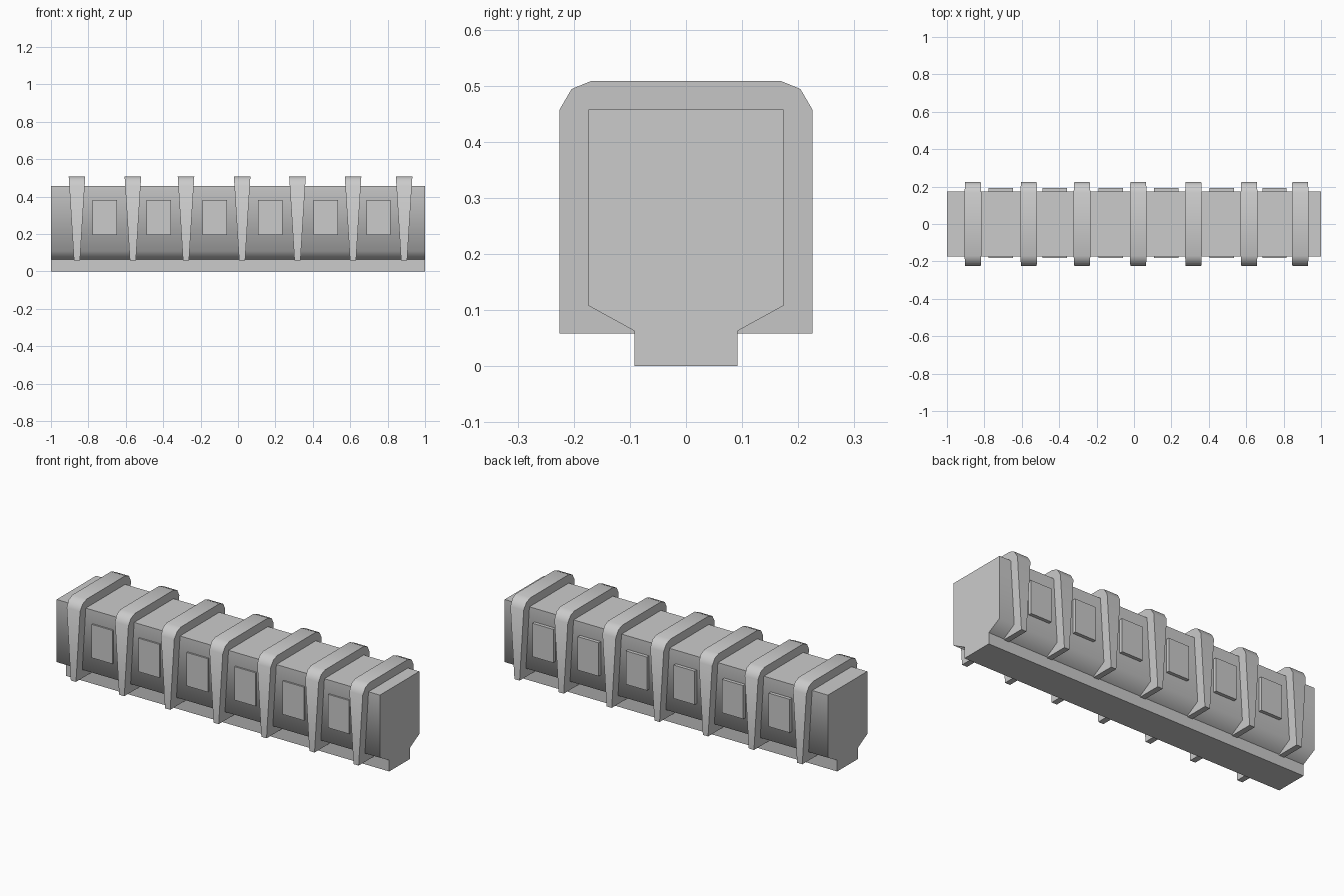
import bpy, bmesh, math

if "Cube" in bpy.data.objects:
    bpy.data.objects.remove(bpy.data.objects["Cube"])


def loft_profile(name, half_profile, x_center, half_width, smooth_limit):
    """Mirror a (y, z) half profile, span it along x by half_width(z)."""
    pts = half_profile + [(-y, z) for y, z in reversed(half_profile)]
    bm = bmesh.new()
    left = [bm.verts.new((x_center - half_width(z), y, z)) for y, z in pts]
    right = [bm.verts.new((x_center + half_width(z), y, z)) for y, z in pts]
    bm.faces.new(left)
    bm.faces.new(right[::-1])
    n = len(pts)
    for i in range(n):
        j = (i + 1) % n
        bm.faces.new((left[i], right[i], right[j], left[j]))
    bmesh.ops.recalc_face_normals(bm, faces=bm.faces)
    # only gentle convex folds are shaded smooth
    for f in bm.faces:
        f.smooth = True
    for e in bm.edges:
        e.smooth = 0 <= e.calc_face_angle_signed() < math.radians(smooth_limit)
    mesh = bpy.data.meshes.new(name)
    bm.to_mesh(mesh)
    bm.free()
    obj = bpy.data.objects.new(name, mesh)
    bpy.context.collection.objects.link(obj)
    return obj


def box(name, lo, hi):
    bpy.ops.mesh.primitive_cube_add(
        size=1, location=[(a + b) / 2 for a, b in zip(lo, hi)])
    obj = bpy.context.object
    obj.name = name
    obj.scale = [b - a for a, b in zip(lo, hi)]
    return obj


# main body with narrow foot and flared lower sides
body_profile = [(0.092, 0), (0.092, 0.063), (0.174, 0.108), (0.174, 0.458)]
loft_profile("body", body_profile, 0, lambda z: 1.0, 70)

# tapered ribs wrapping over the body
rib_profile = [(0.225, 0.058), (0.225, 0.458), (0.204, 0.494), (0.17, 0.508)]
for x in (-0.861, -0.562, -0.278, 0.022, 0.318, 0.615, 0.888):
    loft_profile("rib", rib_profile, x,
                 lambda z: 0.016 + (z - 0.058) * 0.063, 40)

# raised panels between the ribs, front and back
for x in (-0.712, -0.424, -0.124, 0.172, 0.47, 0.751):
    box("front_panel", (x - 0.065, -0.183, 0.195), (x + 0.065, -0.165, 0.382))
    box("back_panel", (x - 0.065, 0.165, 0.195), (x + 0.065, 0.193, 0.382))
